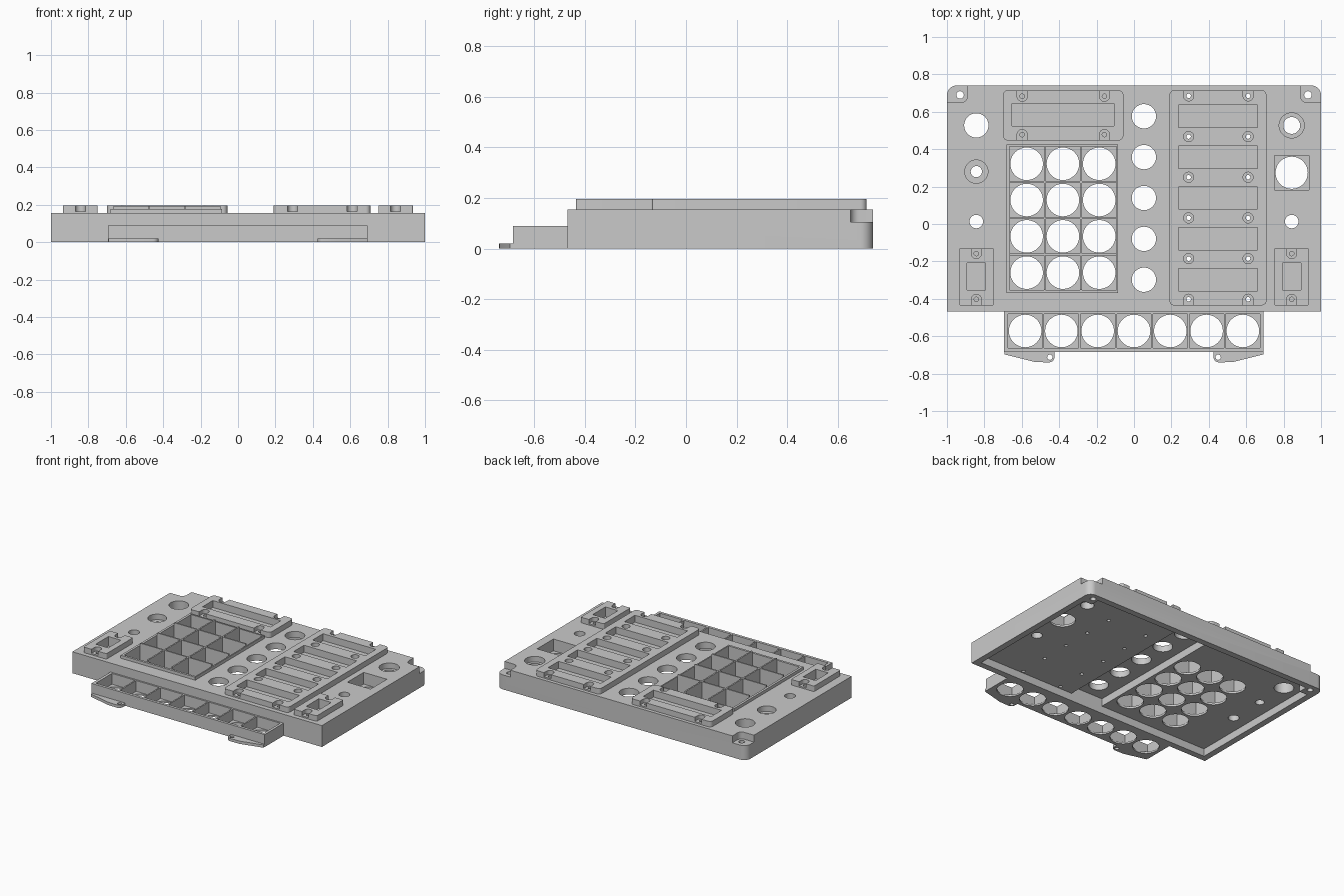
import bpy, bmesh, math

cube = bpy.data.objects.get("Cube")
if cube:
    bpy.data.objects.remove(cube, do_unlink=True)

grey = bpy.data.materials.new("plain grey plastic")
grey.use_nodes = True
grey.diffuse_color = (0.59, 0.59, 0.59, 1)
grey.node_tree.nodes["Principled BSDF"].inputs["Base Color"].default_value = grey.diffuse_color


# Outline helpers: every solid is an outline raised between two heights
def arc(x, y, r, start, end, steps):
    return [(x + r * math.cos(math.radians(start + (end - start) * i / steps)),
             y + r * math.sin(math.radians(start + (end - start) * i / steps)))
            for i in range(steps + 1)]


def circle(x, y, r):
    return arc(x, y, r, 0, 360, 48)[:-1]


def rect(x0, x1, y0, y1):
    return [(x0, y0), (x1, y0), (x1, y1), (x0, y1)]


def square(x, y, half):
    return rect(x - half, x + half, y - half, y + half)


def rounded(x0, x1, y0, y1, r):
    corners = [(x1 - r, y1 - r), (x0 + r, y1 - r), (x0 + r, y0 + r), (x1 - r, y0 + r)]
    return [p for i, (x, y) in enumerate(corners) for p in arc(x, y, r, 90 * i, 90 * i + 90, 8)]


def notch(x, y, side, r=0.027):
    # U-shaped slot that opens towards +y (side 1) or -y (side -1)
    turn = 180 if side > 0 else 0
    edge = y + 0.06 * side
    return arc(x, y, r, turn, turn + 180, 16) + [(x + r * side, edge), (x - r * side, edge)]


def solid(name, prisms):
    bm = bmesh.new()
    for outline, z0, z1 in prisms:
        low = [bm.verts.new((x, y, z0)) for x, y in outline]
        high = [bm.verts.new((x, y, z1)) for x, y in outline]
        bm.faces.new(low[::-1])
        bm.faces.new(high)
        for i in range(len(low)):
            j = (i + 1) % len(low)
            bm.faces.new((low[i], low[j], high[j], high[i]))
    bmesh.ops.recalc_face_normals(bm, faces=bm.faces)
    mesh = bpy.data.meshes.new(name)
    bm.to_mesh(mesh)
    bm.free()
    mesh.materials.append(grey)
    ob = bpy.data.objects.new(name, mesh)
    bpy.context.collection.objects.link(ob)
    return ob


def cut(target, prisms):
    cutter = solid("cutter", prisms)
    cutter.hide_render = True
    mod = target.modifiers.new("cut", 'BOOLEAN')
    mod.operation = 'DIFFERENCE'
    mod.solver = 'EXACT'
    mod.object = cutter
    bpy.context.view_layer.update()
    graph = bpy.context.evaluated_depsgraph_get()
    mesh = bpy.data.meshes.new_from_object(target.evaluated_get(graph))
    target.modifiers.clear()
    target.data = mesh
    bpy.data.objects.remove(cutter, do_unlink=True)


TOP, RAISED, ABOVE = 0.155, 0.195, 0.3
LOW_CEILING, HIGH_CEILING, FLOOR = 0.055, 0.11, 0.07
BACK, FRONT = 0.74, -0.468
recesses, holes = [], []

# Keypad cells with a round hole in each floor
key_x = [-0.574 + 0.194 * i for i in range(3)]
key_y = [0.322 - 0.194 * i for i in range(4)]
keys = [(square(x, y, 0.092), FLOOR, ABOVE) for x in key_x for y in key_y]
recesses += keys
holes += [(circle(x, y, 0.087), -0.1, ABOVE) for x in key_x for y in key_y]

# Centre column of holes and the display windows beside it
for i in range(5):
    y = 0.576 - 0.2185 * i
    holes.append((circle(0.053, y, 0.065), -0.1, ABOVE))
    recesses.append((rect(0.237, 0.66, y - 0.06, y + 0.06), 0.145, ABOVE))

# Screw seats of the long left plate
for x in (0.292, 0.61):
    for i in range(6):
        y = 0.685 - 0.2175 * i
        seat = notch(x, y, 1) if i == 0 else notch(x, y, -1) if i == 5 else circle(x, y, 0.027)
        recesses.append((seat, 0.165, ABOVE))
        holes.append((circle(x, y, 0.012), -0.1, ABOVE))

# Wide window plate at the back
recesses.append((rect(-0.652, -0.107, 0.525, 0.643), 0.145, ABOVE))
for x in (-0.598, -0.158):
    for y, side in ((0.683, 1), (0.478, -1)):
        recesses.append((notch(x, y, side), 0.165, ABOVE))
        holes.append((circle(x, y, 0.012), 0.125, ABOVE))

# Small switch plates and back corner screw seats, on both sides
for s in (-1, 1):
    x = 0.843 * s
    recesses.append((rect(x - 0.05, x + 0.05, -0.353, -0.208), 0.125, ABOVE))
    for y, side in ((-0.158, 1), (-0.403, -1)):
        recesses.append((notch(x, y, side), 0.165, ABOVE))
        holes.append((circle(x, y, 0.012), 0.125, ABOVE))
    holes.append((circle(x, 0.013, 0.036), -0.1, ABOVE))
    seat = rounded(min(0.89 * s, 1.1 * s), max(0.89 * s, 1.1 * s), 0.65, 0.9, 0.035)
    recesses.append((seat, 0.105, ABOVE))
    holes.append((circle(0.93 * s, 0.69, 0.02), -0.1, ABOVE))

# Knob and socket openings
recesses += [(circle(-0.843, 0.28, 0.062), 0.115, ABOVE),
             (circle(0.843, 0.527, 0.067), 0.115, ABOVE),
             (square(0.843, 0.274, 0.093), FLOOR, ABOVE)]
holes += [(circle(-0.843, 0.527, 0.065), -0.1, ABOVE),
          (circle(-0.843, 0.28, 0.03), -0.1, ABOVE),
          (circle(0.843, 0.527, 0.045), -0.1, ABOVE),
          (circle(0.843, 0.274, 0.086), -0.1, ABOVE)]

# Panel body, square in front and rounded behind
r = 0.05
outline = [(-1, FRONT), (1, FRONT)] + arc(1 - r, BACK - r, r, 0, 90, 10) \
    + arc(r - 1, BACK - r, r, 90, 180, 10)
panel = solid("panel_body", [(outline, 0, TOP)])

# Hollow underside with solid back corners and a deeper channel under the centre column
wall, post = 0.045, 0.11
side, y0, y1 = 1 - wall, FRONT + wall, BACK - wall
cavity = [(-side, y0), (side, y0), (side, BACK - post), (1 - post, BACK - post),
          (1 - post, y1), (post - 1, y1), (post - 1, BACK - post), (-side, BACK - post)]
cut(panel, [(cavity, -0.1, LOW_CEILING)])
cut(panel, [(rect(-0.08, 0.18, y0, y1), -0.1, HIGH_CEILING)])
cut(panel, recesses)
cut(panel, holes)

# Raised keypad rim, with taller thin dividers between the cells
rim = solid("keypad_rim", [(rect(-0.683, -0.085, -0.368, 0.424), TOP, 0.177)])
cut(rim, keys)
for i in range(2):
    x = key_x[i] + 0.097
    solid("keypad_long_divider", [(rect(x - 0.005, x + 0.005, -0.352, 0.414), 0.177, 0.192)])
for i in range(3):
    y = key_y[i] - 0.097
    solid("keypad_cross_divider", [(rect(-0.666, -0.094, y - 0.005, y + 0.005), 0.177, 0.192)])

# Raised plates
plates = {"display_plate": (-0.7, -0.057, 0.447, 0.715),
          "module_plate": (0.19, 0.708, -0.435, 0.715),
          "right_switch_plate": (-0.935, -0.75, -0.435, -0.13),
          "left_switch_plate": (0.75, 0.935, -0.435, -0.13)}
for name, (xa, xb, ya, yb) in plates.items():
    radius = 0.008 if "switch" in name else 0.025
    plate = solid(name, [(rounded(xa, xb, ya, yb, radius), TOP, RAISED)])
    inside = lambda p: all(xa - 0.01 < x < xb + 0.01 for x, y in p[0]) \
        and any(ya < y < yb for x, y in p[0])
    cut(plate, [p for p in recesses if inside(p)])
    cut(plate, [p for p in holes if inside(p)])

# Front tray with a row of seven cells
tray = solid("front_tray", [(rect(-0.695, 0.693, -0.684, FRONT), 0, 0.09)])
centres = [-0.582 + 0.194 * i for i in range(7)]
cut(tray, [(square(x, -0.572, 0.092), 0.012, ABOVE) for x in centres])
cut(tray, [(circle(x, -0.572, 0.087), -0.1, ABOVE) for x in centres])

# Mounting tabs under the tray
for s, name in ((-1, "right_mount_tab"), (1, "left_mount_tab")):
    shape = [(0.692, -0.684), (0.692, -0.697), (0.53, -0.738)] \
        + arc(0.455, -0.71, 0.03, 270, 180, 8) + [(0.425, -0.684)]
    tab = solid(name, [([(s * x, y) for x, y in shape], 0, 0.02)])
    cut(tab, [(circle(s * 0.45, -0.712, 0.014), -0.1, ABOVE)])

# Smooth round walls, keep edges crisp
for ob in bpy.context.scene.objects:
    ob.select_set(ob.type == 'MESH')
bpy.context.view_layer.objects.active = panel
bpy.ops.object.shade_smooth_by_angle(angle=math.radians(30))
